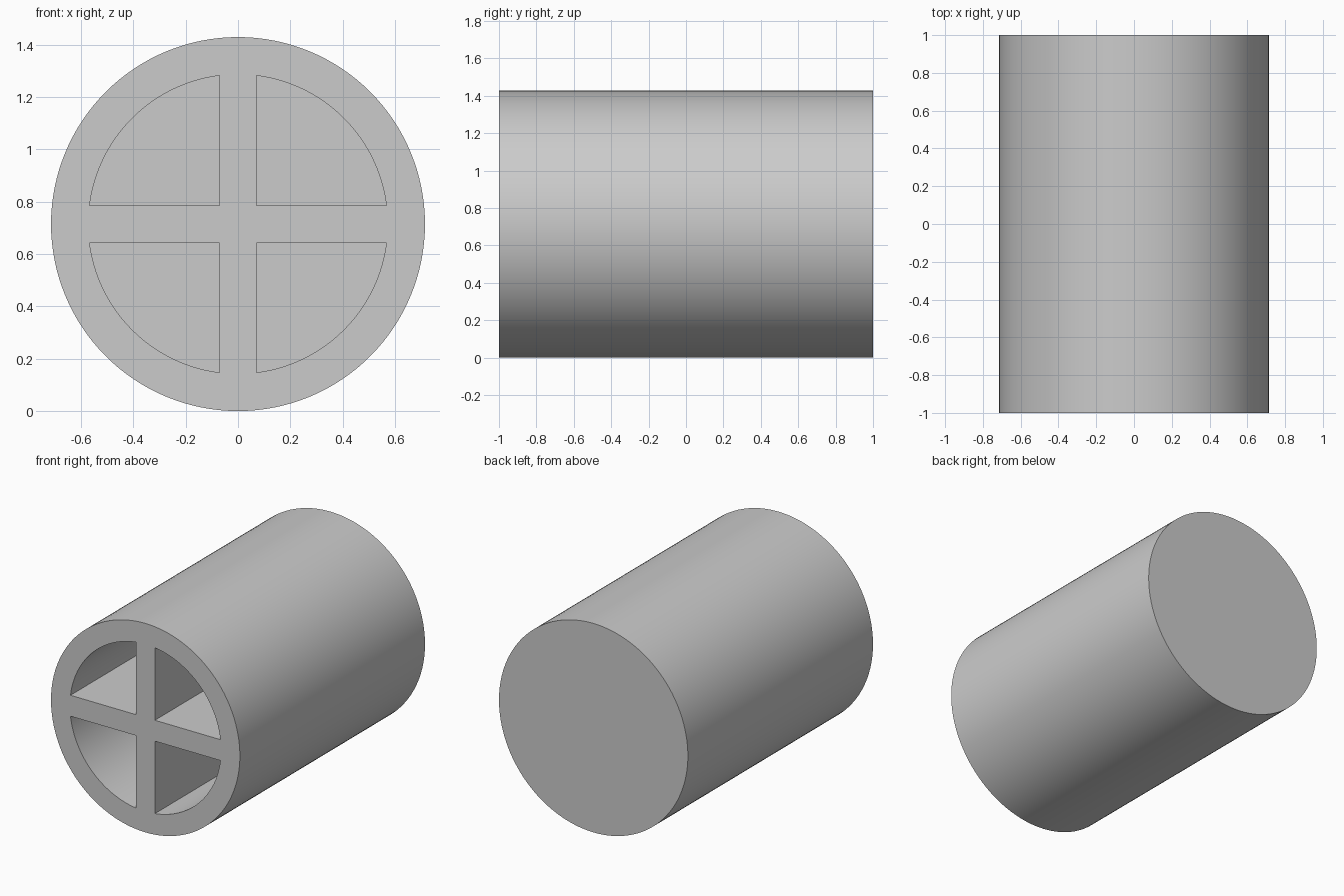
import bpy, bmesh, math

cube = bpy.data.objects.get("Cube")
if cube:
    bpy.data.objects.remove(cube, do_unlink=True)

UNIT = 2 / 28              # module that all sizes follow
R_OUT, R_IN = 10 * UNIT, 8 * UNIT
RIB = UNIT                 # half thickness of the cross ribs
BACK_WALL = 2 * UNIT
SEGMENTS, ARC_STEPS = 128, 32

grey = bpy.data.materials.new("plain_grey")
grey.use_nodes = True
colour = (0.6, 0.6, 0.6, 1)
grey.diffuse_color = colour
grey.node_tree.nodes["Principled BSDF"].inputs["Base Color"].default_value = colour


def add_prism(bm, outline, y0, y1):
    """Extrude an x-z outline along y."""
    face = bm.faces.new([bm.verts.new((x, y0, z)) for x, z in outline])
    grown = bmesh.ops.extrude_face_region(bm, geom=[face])["geom"]
    verts = [v for v in grown if isinstance(v, bmesh.types.BMVert)]
    bmesh.ops.translate(bm, verts=verts, vec=(0, y1 - y0, 0))


def make_object(name, outlines, y0, y1):
    bm = bmesh.new()
    for outline in outlines:
        add_prism(bm, outline, y0, y1)
    bmesh.ops.recalc_face_normals(bm, faces=bm.faces)
    mesh = bpy.data.meshes.new(name)
    bm.to_mesh(mesh)
    bm.free()
    mesh.materials.append(grey)
    obj = bpy.data.objects.new(name, mesh)
    bpy.context.collection.objects.link(obj)
    obj.location.z = R_OUT
    return obj


def arc(radius, start, end, steps):
    angles = [start + (end - start) * i / steps for i in range(steps + 1)]
    return [(radius * math.cos(a), radius * math.sin(a)) for a in angles]


# Solid round body
circle = arc(R_OUT, 0, math.tau, SEGMENTS)[:-1]
body = make_object("cylinder_body", [circle], -1, 1)

# Four quarter-round pockets, open at the front, leaving a cross of ribs
edge = math.asin(RIB / R_IN)
quarter = [(RIB, RIB)] + arc(R_IN, edge, math.pi / 2 - edge, ARC_STEPS)
pockets = [[(sx * x, sz * z) for x, z in quarter] for sx in (1, -1) for sz in (1, -1)]
cutter = make_object("pocket_cutter", pockets, -1.1, 1 - BACK_WALL)
cutter.hide_render = True

cut = body.modifiers.new("pockets", "BOOLEAN")
cut.operation = "DIFFERENCE"
cut.solver = "EXACT"
cut.object = cutter

# Bake the cut, drop the cutter, smooth the round walls
bpy.ops.object.select_all(action="DESELECT")
body.select_set(True)
bpy.context.view_layer.objects.active = body
bpy.ops.object.modifier_apply(modifier=cut.name)
bpy.data.objects.remove(cutter, do_unlink=True)
bpy.ops.object.shade_smooth_by_angle(angle=math.radians(30))
